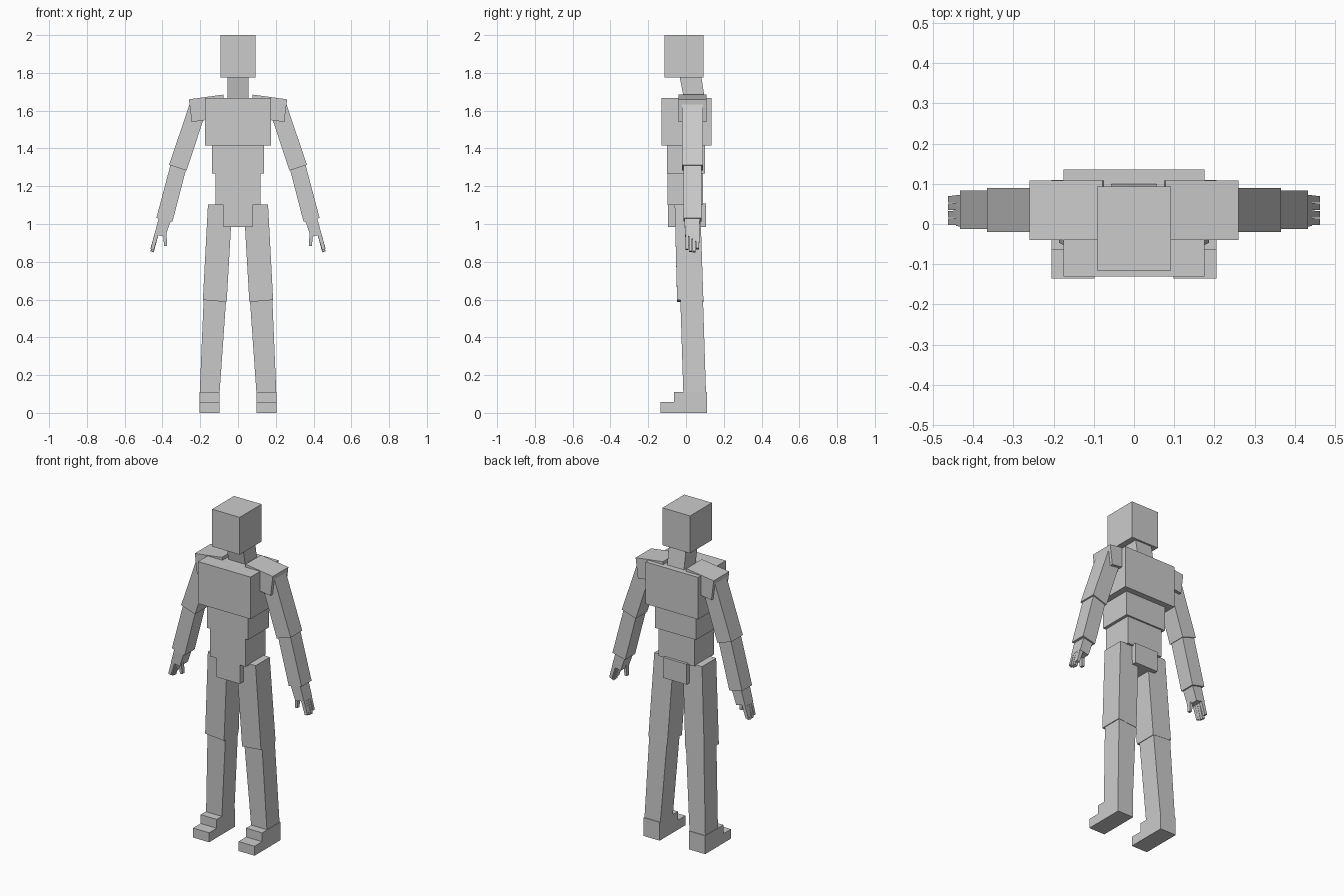
import bpy
import bmesh

grey = bpy.data.materials.new("plain grey")
grey.diffuse_color = (0.6, 0.6, 0.6, 1)


def hull(name, rings):
    """Six-sided block joining two four-cornered ends."""
    bm = bmesh.new()
    a, b = [[bm.verts.new(p) for p in ring] for ring in rings]
    bm.faces.new(a)
    bm.faces.new(b)
    for i in range(4):
        j = (i + 1) % 4
        bm.faces.new((a[i], a[j], b[j], b[i]))
    bmesh.ops.recalc_face_normals(bm, faces=bm.faces)
    mesh = bpy.data.meshes.new(name)
    bm.to_mesh(mesh)
    bm.free()
    mesh.materials.append(grey)
    obj = bpy.data.objects.new(name, mesh)
    bpy.context.collection.objects.link(obj)
    return obj


def limb(name, top, bottom):
    """Block between two ends, each (x0, x1, y0, y1, z at x0, z at x1)."""
    return hull(name, [[(x0, y0, z0), (x1, y0, z1), (x1, y1, z1), (x0, y1, z0)]
                       for x0, x1, y0, y1, z0, z1 in (top, bottom)])


def box(name, x0, x1, y0, y1, z0, z1):
    return limb(name, (x0, x1, y0, y1, z1, z1), (x0, x1, y0, y1, z0, z0))


# Head and torso
box("head", -0.092, 0.092, -0.115, 0.093, 1.775, 2.0)
limb("neck", (-0.056, 0.056, -0.035, 0.08, 1.785, 1.785),
     (-0.056, 0.056, -0.008, 0.102, 1.65, 1.65))
box("chest", -0.175, 0.175, -0.13, 0.135, 1.415, 1.668)
box("abdomen", -0.137, 0.137, -0.10, 0.10, 1.268, 1.415)
box("waist", -0.119, 0.119, -0.097, 0.09, 1.10, 1.268)
box("crotch", -0.078, 0.078, -0.094, 0.106, 0.985, 1.108)

# Limbs, drawn for the +x side and mirrored to the other
for side, s in (("left", 1), ("right", -1)):
    def part(name, top, bottom):
        ends = [(s * x0, s * x1, y0, y1, z0, z1)
                for x0, x1, y0, y1, z0, z1 in (top, bottom)]
        limb(side + "_" + name, *ends)

    # Leg and stepped foot
    part("thigh", (0.03, 0.159, -0.06, 0.075, 1.108, 1.103),
         (0.06, 0.186, -0.047, 0.092, 0.587, 0.598))
    part("shin", (0.063, 0.182, -0.03, 0.09, 0.60, 0.60),
         (0.098, 0.203, -0.014, 0.106, 0.10, 0.10))
    part("ankle", (0.098, 0.205, -0.063, 0.11, 0.11, 0.11),
         (0.098, 0.205, -0.063, 0.11, 0.057, 0.057))
    part("foot", (0.098, 0.205, -0.135, 0.11, 0.057, 0.057),
         (0.098, 0.205, -0.135, 0.11, 0, 0))

    # Shoulder and arm
    part("shoulder", (0.078, 0.26, -0.04, 0.108, 1.685, 1.66),
         (0.062, 0.245, -0.04, 0.108, 1.565, 1.54))
    part("upper_arm", (0.166, 0.256, -0.02, 0.09, 1.605, 1.635),
         (0.272, 0.365, -0.02, 0.09, 1.283, 1.313))
    part("forearm", (0.275, 0.356, -0.012, 0.083, 1.29, 1.318),
         (0.347, 0.432, -0.012, 0.083, 1.012, 1.032))

    # Hand
    part("palm", (0.355, 0.418, -0.008, 0.073, 1.02, 1.034),
         (0.385, 0.443, -0.005, 0.072, 0.932, 0.945))
    part("thumb", (0.378, 0.398, 0.0, 0.028, 0.95, 0.955),
         (0.376, 0.391, 0.006, 0.026, 0.884, 0.884))
    for i, tip in enumerate((0.862, 0.852, 0.85, 0.866)):
        y = -0.003 + i * 0.0187
        part("finger_%d" % (i + 1), (0.422, 0.442, y, y + 0.0177, 0.94, 0.947),
             (0.446, 0.463, y + 0.001, y + 0.0165, tip, tip + 0.006))
